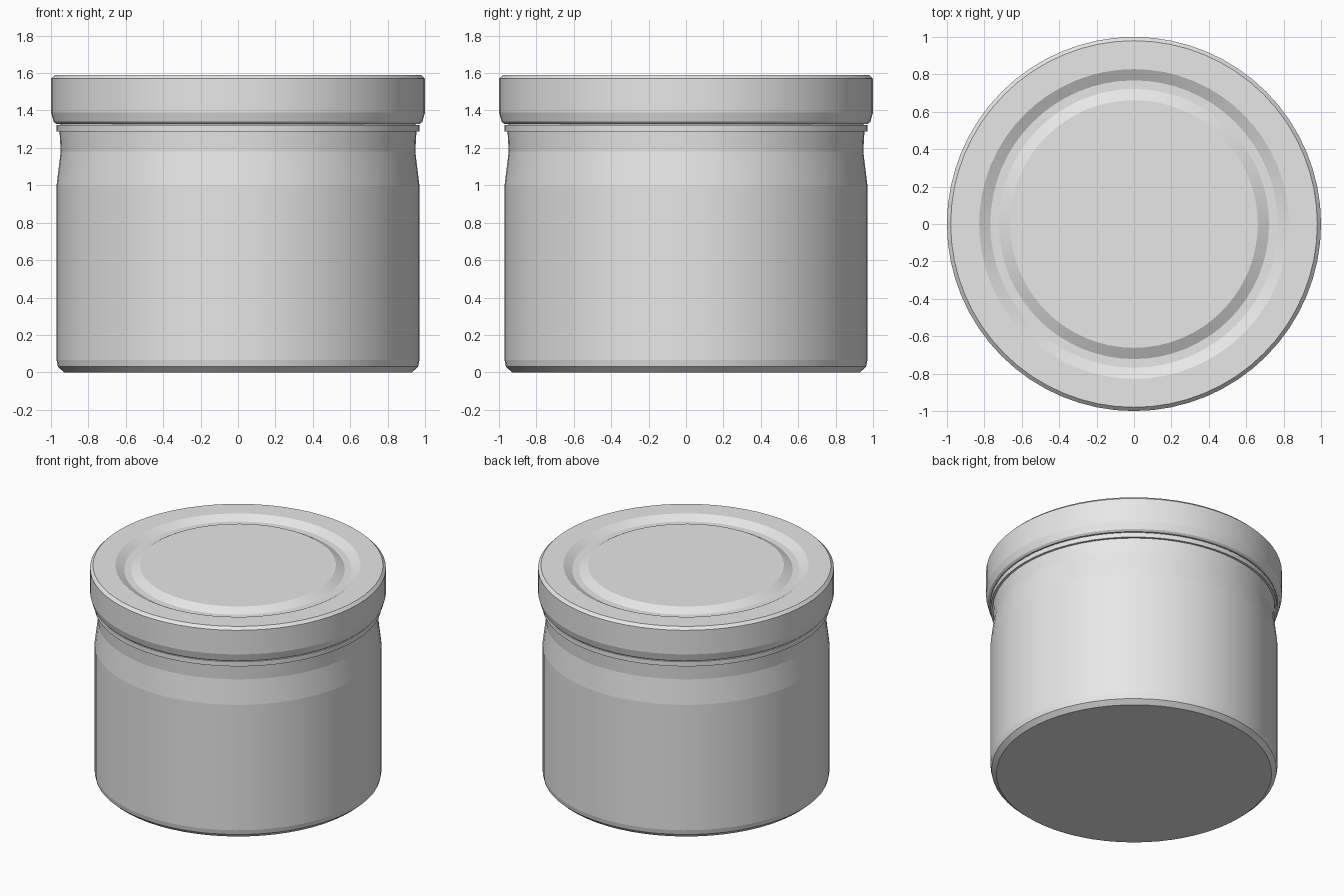
import bpy
import bmesh
import math

if "Cube" in bpy.data.objects:
    bpy.data.objects.remove(bpy.data.objects["Cube"])

SEGMENTS = 64

grey = bpy.data.materials.new("light_grey")
grey.diffuse_color = (0.8, 0.8, 0.8, 1.0)
grey.use_nodes = True
grey.node_tree.nodes["Principled BSDF"].inputs["Base Color"].default_value = grey.diffuse_color


def lathe(name, profile):
    """Revolve (radius, z) points around z; radius 0 closes on the axis."""
    bm = bmesh.new()
    verts = [bm.verts.new((r, 0, z)) for r, z in profile]
    edges = [bm.edges.new(pair) for pair in zip(verts, verts[1:])]
    bmesh.ops.spin(bm, geom=verts + edges, cent=(0, 0, 0), axis=(0, 0, 1),
                   angle=2 * math.pi, steps=SEGMENTS, use_duplicate=False)
    bmesh.ops.remove_doubles(bm, verts=bm.verts, dist=1e-5)
    bmesh.ops.recalc_face_normals(bm, faces=bm.faces)
    mesh = bpy.data.meshes.new(name)
    bm.to_mesh(mesh)
    bm.free()
    mesh.materials.append(grey)
    obj = bpy.data.objects.new(name, mesh)
    bpy.context.collection.objects.link(obj)
    # Smooth around the circumference, crisp between profile bands
    bpy.ops.object.select_all(action='DESELECT')
    obj.select_set(True)
    bpy.context.view_layer.objects.active = obj
    bpy.ops.object.shade_smooth_by_angle(angle=math.radians(6.5))
    return obj


# Jar: chamfered base, straight wall, tapered shoulder, neck and lip ring
lathe("jar_body", [
    (0, 0), (0.93, 0), (0.963, 0.03), (0.97, 0.065), (0.97, 1.0),
    (0.948, 1.18), (0.954, 1.287), (0.97, 1.287), (0.97, 1.322),
    (0.95, 1.322), (0.95, 1.40), (0, 1.40),
])

# Lid: curled lower rim, straight skirt, bevelled top with a pressed ring groove
lathe("lid", [
    (0, 1.45), (0.953, 1.45), (0.953, 1.328), (0.972, 1.328), (0.986, 1.34),
    (1.0, 1.39), (1.0, 1.57), (0.98, 1.59), (0.828, 1.59), (0.768, 1.557),
    (0.722, 1.557), (0.662, 1.59), (0, 1.59),
])
